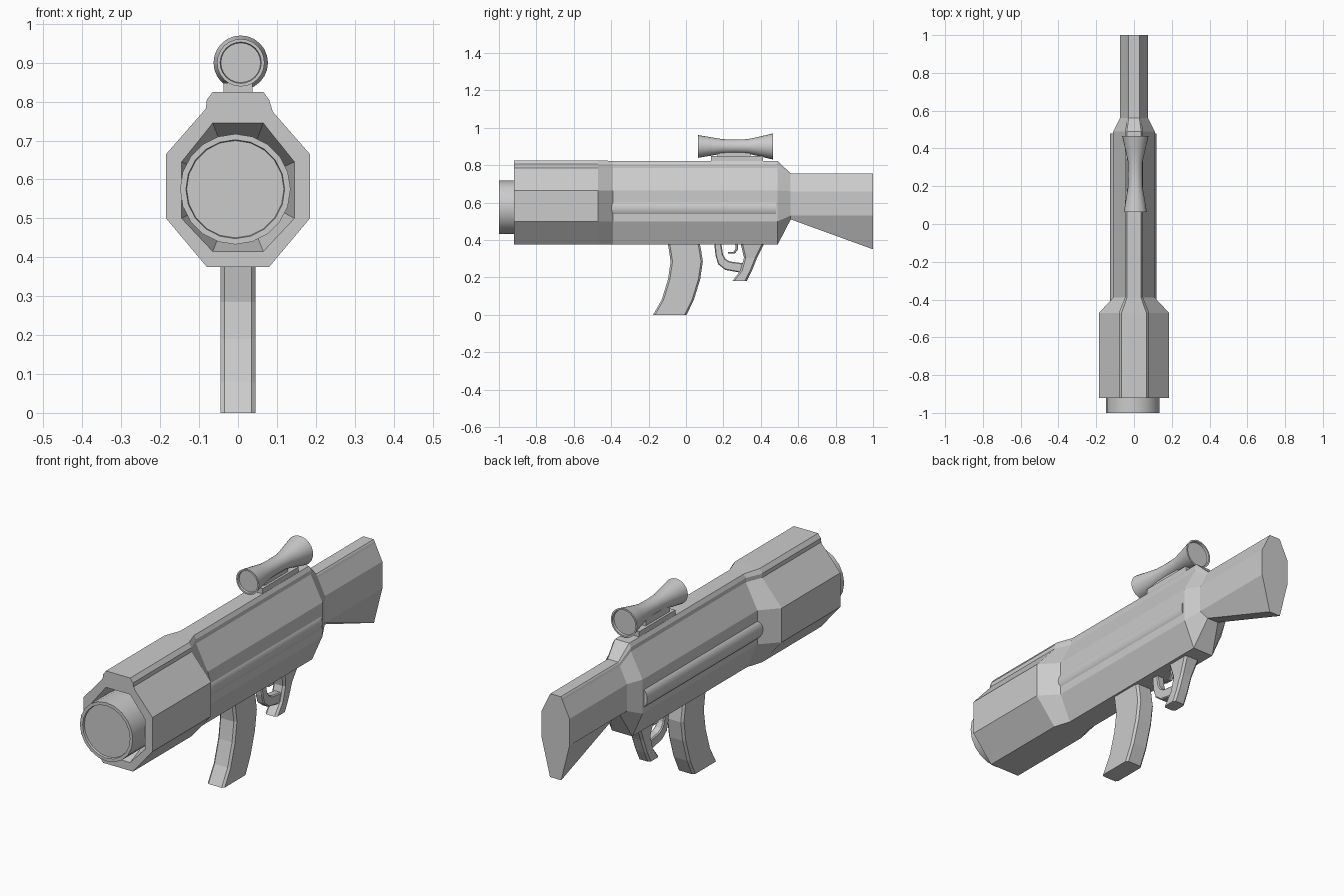
import bpy
import bmesh
import math
from mathutils import Vector

if "Cube" in bpy.data.objects:
    bpy.data.objects.remove(bpy.data.objects["Cube"])


def loft(name, rings, smooth=False):
    """Skin a list of equal-length point rings and cap both ends."""
    bm = bmesh.new()
    vr = [[bm.verts.new(p) for p in ring] for ring in rings]
    n = len(vr[0])
    for a, b in zip(vr, vr[1:]):
        for i in range(n):
            j = (i + 1) % n
            bm.faces.new((a[i], a[j], b[j], b[i]))
    bm.faces.new(vr[0])
    bm.faces.new(list(reversed(vr[-1])))
    bmesh.ops.recalc_face_normals(bm, faces=bm.faces)
    me = bpy.data.meshes.new(name)
    bm.to_mesh(me)
    bm.free()
    ob = bpy.data.objects.new(name, me)
    bpy.context.collection.objects.link(ob)
    if smooth:
        bpy.ops.object.select_all(action='DESELECT')
        ob.select_set(True)
        bpy.context.view_layer.objects.active = ob
        bpy.ops.object.shade_smooth_by_angle(angle=math.radians(35))
    return ob


def section(y, half):
    """Mirror a half profile of (x, z) points, top to bottom, into a ring."""
    return ([(x, y, z) for x, z in half] +
            [(-x, y, z) for x, z in reversed(half)])


def circle(y, r, cx, cz, n, rz=None):
    return [(cx + r * math.cos(2 * math.pi * i / n), y,
             cz + (rz or r) * math.sin(2 * math.pi * i / n)) for i in range(n)]


def bar(name, cuts, bevel=0.01):
    """Chamfered bar from cuts: (front y, front z, rear y, rear z, half width)."""
    rings = []
    for fy, fz, ry, rz, w in cuts:
        f, r = Vector((0, fy, fz)), Vector((0, ry, rz))
        d = (r - f).normalized() * bevel
        side = [(w - bevel, f), (w, f + d), (w, r - d), (w - bevel, r)]
        rings.append([(x, p.y, p.z) for x, p in side] +
                     [(-x, p.y, p.z) for x, p in reversed(side)])
    return loft(name, rings)


# Main body: recessed muzzle, wide shroud, receiver and stock in one skin
mouth = [(.065, .745), (.092, .711), (.118, .679), (.145, .645), (.145, .5), (.065, .415)]
funnel = [(x * .72, .578 + (z - .578) * .72) for x, z in mouth]
shroud = [(.065, .825), (.08, .805), (.08, .785), (.185, .665), (.185, .5), (.08, .375)]
receiver = [(.038, .823), (.048, .805), (.048, .785), (.11, .665), (.11, .5), (.055, .375)]
neck = [(.028, .755), (.033, .748), (.037, .738), (.075, .66), (.075, .53), (.03, .51)]
butt = neck[:5] + [(.03, .35)]
loft("body_and_stock", [section(y, h) for y, h in (
    (-.76, funnel), (-.92, mouth), (-.92, shroud), (-.47, shroud),
    (-.39, receiver), (.49, receiver), (.56, neck), (1.0, butt))])

# Rounded side rails
for label, x in (("left", -.098), ("right", .088)):
    loft(label + "_side_rail",
         [circle(y, .03, x, .57, 14, .047) for y in (-.42, .48)], True)

# Inner barrel with shallow front recess
loft("barrel", [circle(y, r, -.007, .575, 20) for y, r in (
    (-.99, .125), (-1.0, .127), (-1.0, .142), (-.7, .142))], True)

# Curved magazine
bar("magazine", [(f, z, r, z, .045) for f, r, z in (
    (-.10, .07, .40), (-.092, .08, .35), (-.082, .09, .285),
    (-.096, .076, .19), (-.13, .042, .08), (-.176, .003, 0))])

# Pistol grip
bar("grip", [(f, z, r, z, w) for f, r, z, w in (
    (.285, .44, .42, .048), (.294, .415, .375, .04), (.31, .38, .305, .032),
    (.29, .352, .235, .032), (.248, .324, .18, .032))])

# Trigger guard
bar("trigger_guard", [
    (.15, .39, .187, .39, .02), (.158, .315, .198, .322, .02),
    (.172, .27, .212, .298, .02), (.21, .24, .235, .285, .02),
    (.31, .222, .31, .275, .02)], .005)

# Trigger hook
bar("trigger", [
    (.262, .39, .28, .39, .01), (.265, .352, .277, .349, .01),
    (.254, .336, .261, .327, .01), (.226, .337, .224, .328, .01)], .003)

# Scope with flared ends and recessed lenses
cx, cz = .007, .9
loft("scope", [circle(y, r, cx, cz, 24) for y, r in (
    (.072, .051), (.063, .053), (.063, .061), (.13, .05), (.195, .039),
    (.26, .037), (.33, .039), (.39, .052), (.466, .07), (.466, .062),
    (.456, .06))], True)

# Scope mount: base rail and saddle
for label, y0, y1, z0, z1, w in (
        ("scope_base", .135, .412, .81, .848, .037),
        ("scope_saddle", .165, .345, .84, .88, .026)):
    loft(label, [[(-w, y0, z), (w, y0, z), (w, y1, z), (-w, y1, z)]
                 for z in (z0, z1)])
